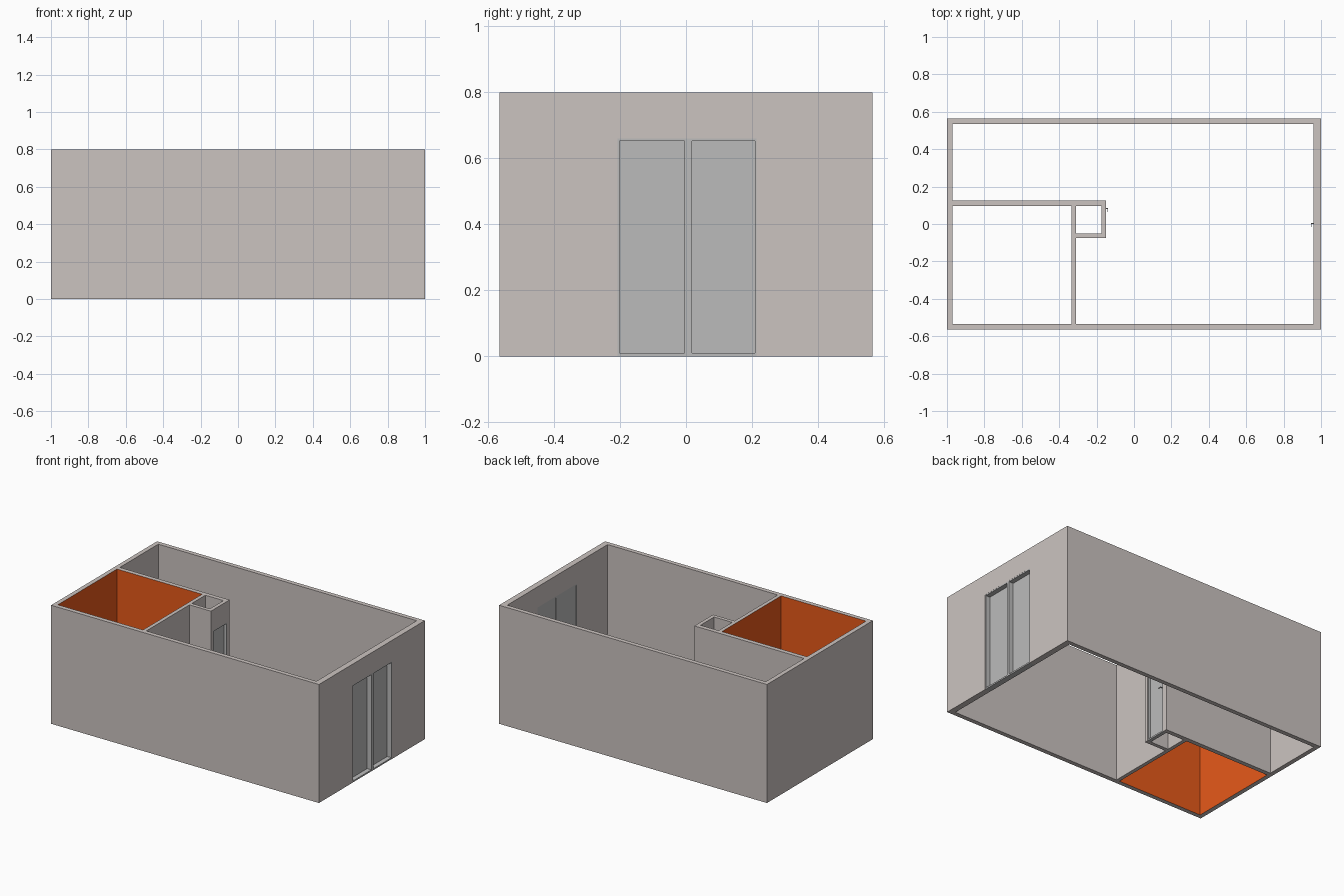
import bpy, bmesh

if "Cube" in bpy.data.objects:
    bpy.data.objects.remove(bpy.data.objects["Cube"])

H = 0.8


def material(name, rgb):
    m = bpy.data.materials.new(name)
    m.diffuse_color = (*rgb, 1)
    m.use_nodes = True
    m.node_tree.nodes["Principled BSDF"].inputs["Base Color"].default_value = m.diffuse_color
    return m


WALL = material("warm_grey", (0.60, 0.55, 0.53))
PAINT = material("orange_paint", (0.80, 0.10, 0.01))
PANEL = material("door_grey", (0.50, 0.50, 0.50))


def add_mesh(name, bm, mats):
    me = bpy.data.meshes.new(name)
    bm.to_mesh(me)
    bm.free()
    for m in mats:
        me.materials.append(m)
    ob = bpy.data.objects.new(name, me)
    bpy.context.collection.objects.link(ob)
    return ob


def boxes(name, spans, mat):
    """One object from a list of (x0, x1, y0, y1, z0, z1) boxes."""
    bm = bmesh.new()
    for x0, x1, y0, y1, z0, z1 in spans:
        vs = bmesh.ops.create_cube(bm, size=1)["verts"]
        for v in vs:
            v.co = (x1 if v.co.x > 0 else x0,
                    y1 if v.co.y > 0 else y0,
                    z1 if v.co.z > 0 else z0)
    return add_mesh(name, bm, [mat])


# Walls: floor plan split in cells, solid cells extruded to full height
xs = [-1, -0.97, -0.335, -0.31, -0.175, -0.15, 0.96, 1]
ys = [-0.565, -0.535, -0.075, -0.05, 0.095, 0.125, 0.535, 0.565]
rooms = [
    (-0.97, -0.335, -0.535, 0.095),   # painted room
    (-0.31, -0.175, -0.05, 0.095),    # closet shaft
    (-0.97, 0.96, 0.125, 0.535),      # main room, back part
    (-0.15, 0.96, -0.535, 0.535),     # main room, right part
    (-0.31, 0.96, -0.535, -0.075),    # main room, front part
]
bm = bmesh.new()
for x0, x1 in zip(xs, xs[1:]):
    for y0, y1 in zip(ys, ys[1:]):
        cx, cy = (x0 + x1) / 2, (y0 + y1) / 2
        if any(a < cx < b and c < cy < d for a, b, c, d in rooms):
            continue
        bm.faces.new([bm.verts.new((x, y, 0)) for x, y in
                      ((x0, y0), (x1, y0), (x1, y1), (x0, y1))])
bmesh.ops.remove_doubles(bm, verts=bm.verts, dist=1e-4)
ext = bmesh.ops.extrude_face_region(bm, geom=bm.faces[:], use_keep_orig=True)
for v in ext["geom"]:
    if isinstance(v, bmesh.types.BMVert):
        v.co.z = H
bmesh.ops.recalc_face_normals(bm, faces=bm.faces)
bm.normal_update()
for f in bm.faces:
    p = f.calc_center_median() + f.normal * 0.005
    a, b, c, d = rooms[0]
    if abs(f.normal.z) < 0.5 and a < p.x < b and c < p.y < d:
        f.material_index = 1
walls = add_mesh("walls", bm, [WALL, PAINT])


def cut(name, span):
    cutter = boxes(name, [span], WALL)
    cutter.hide_render = True
    cutter.hide_viewport = True
    cutter.display_type = 'WIRE'
    mod = walls.modifiers.new(name, 'BOOLEAN')
    mod.operation = 'DIFFERENCE'
    mod.solver = 'EXACT'
    mod.object = cutter


def door(name, xi, xo, leaves, top, inside):
    """Framed leaves in a wall spanning xi..xo; panels sit near x = inside."""
    for i, (y0, y1, p0, p1) in enumerate(leaves):
        boxes(f"{name}_frame_{i}", [
            (xi, xo, y0, p0, 0, top),
            (xi, xo, p1, y1, 0, top),
            (xi, xo, p0, p1, 0, 0.01),
            (xi, xo, p0, p1, top - 0.008, top)], PANEL)
        boxes(f"{name}_panel_{i}",
              [(inside, inside + 0.006, p0, p1, 0.01, top - 0.008)], PANEL)


def handle(name, x, y, side):
    """Stem out of the door, then a short lever toward -y."""
    xa, xb = sorted((x, x + side * 0.013))
    la, lb = sorted((x + side * 0.010, x + side * 0.014))
    boxes(name, [(xa, xb, y - 0.004, y, 0.308, 0.313),
                 (la, lb, y - 0.022, y, 0.308, 0.313)], PANEL)


# Double entrance door in the right wall
cut("entrance_opening", (0.9, 1.1, -0.207, 0.213, -0.05, 0.66))
door("entrance_door", 0.96, 0.9995,
     [(-0.207, 0.005, -0.201, -0.005), (0.005, 0.213, 0.018, 0.209)],
     0.66, 0.962)
handle("entrance_handle", 0.96, 0.005, -1)

# Narrow closet door in the shaft
cut("closet_opening", (-0.19, -0.1, -0.05, 0.095, -0.05, 0.66))
door("closet_door", -0.175, -0.1505, [(-0.05, 0.095, -0.045, 0.09)],
     0.66, -0.172)
handle("closet_handle", -0.152, 0.085, 1)
